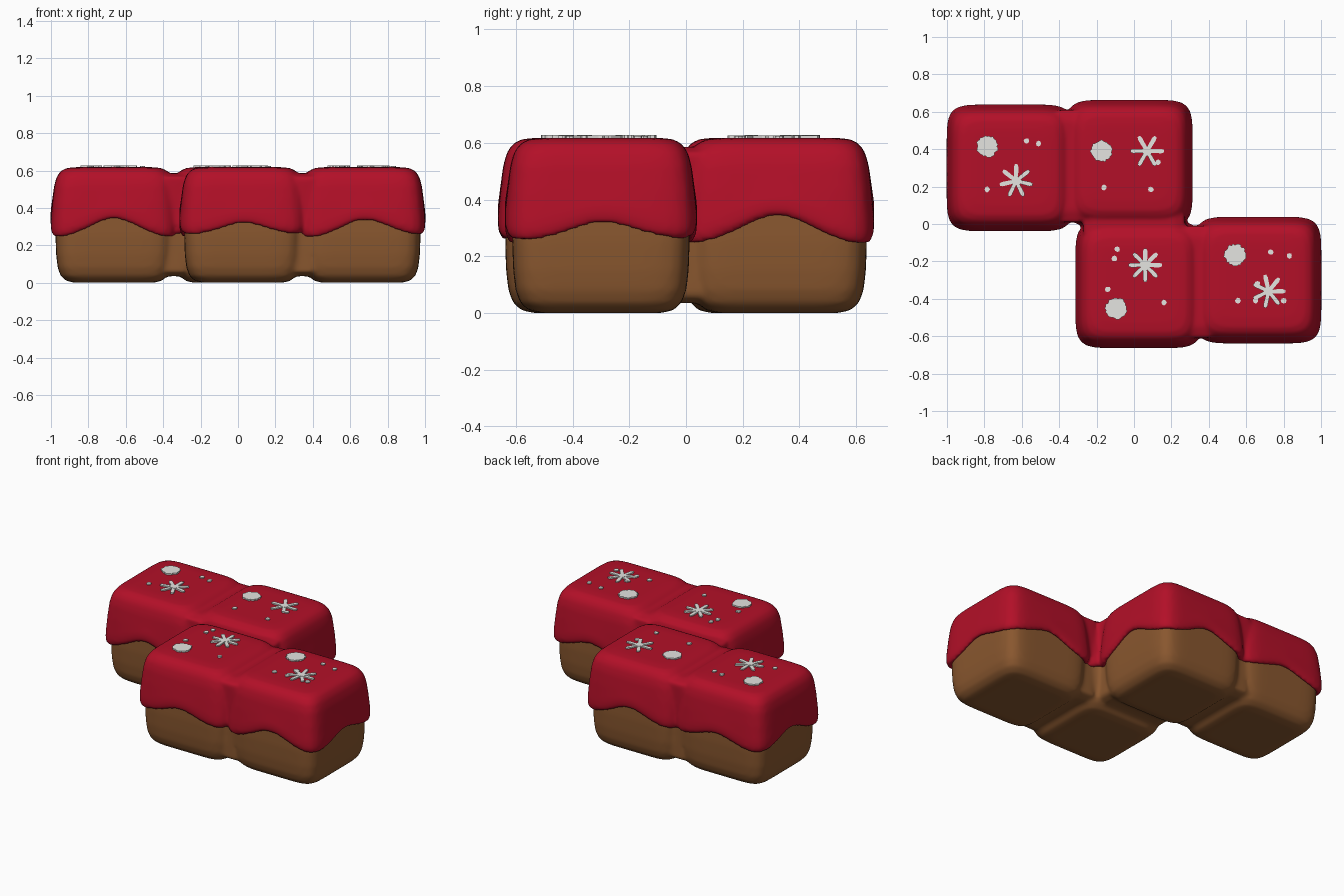
import bpy, bmesh, math, random
from mathutils import Vector

if "Cube" in bpy.data.objects:
    bpy.data.objects.remove(bpy.data.objects["Cube"])

random.seed(4)


def material(name, rgb):
    m = bpy.data.materials.new(name)
    m.diffuse_color = (*rgb, 1)
    m.use_nodes = True
    m.node_tree.nodes["Principled BSDF"].inputs["Base Color"].default_value = m.diffuse_color
    return m


RED = material("red_icing", (0.45, 0.005, 0.021))
BROWN = material("brown_sponge", (0.25, 0.095, 0.028))
WHITE = material("sugar_white", (0.78, 0.78, 0.75))

HALF = 0.338
CELLS = [(-0.663, 0.30), (-0.025, 0.325), (0.025, -0.325), (0.663, -0.30)]
# seams between neighbouring cells: centre and half sizes
SEAMS = [(-0.345, 0.31, 0.09, 0.30), (0, 0, 0.27, 0.09), (0.345, -0.31, 0.09, 0.30)]


def loft(bm, cx, cy, hx, hy, profile, wave=None, n=72, p=7):
    """Stack rounded-square rings; profile rows are (scale, z, wave weight)."""
    rings = []
    for s, z, w in profile:
        ring = []
        for i in range(n):
            a = 2 * math.pi * i / n
            c, d = math.cos(a), math.sin(a)
            r = s * (abs(c) ** p + abs(d) ** p) ** (-1 / p)
            dz = w * wave(a) if wave else 0
            ring.append(bm.verts.new((cx + hx * r * c, cy + hy * r * d, z + dz)))
        rings.append(ring)
    for lo, hi in zip(rings, rings[1:]):
        for i in range(n):
            j = (i + 1) % n
            bm.faces.new((lo[i], lo[j], hi[j], hi[i]))
    for ring in (rings[0], rings[-1]):
        mid = bm.verts.new(sum((v.co for v in ring), Vector()) / n)
        for i in range(n):
            bm.faces.new((ring[i], ring[(i + 1) % n], mid))


def bridge(z0, z1):
    return [(0.8, z0, 0), (1, z0 + 0.02, 0), (1, z1 - 0.02, 0), (0.8, z1, 0)]


def finish(bm, name, mat, soften=0):
    bmesh.ops.recalc_face_normals(bm, faces=bm.faces)
    me = bpy.data.meshes.new(name)
    bm.to_mesh(me)
    bm.free()
    ob = bpy.data.objects.new(name, me)
    bpy.context.collection.objects.link(ob)
    bpy.context.view_layer.objects.active = ob
    if soften:
        # melt the overlapping solids into one soft skin
        r = ob.modifiers.new("fuse", 'REMESH')
        r.mode = 'VOXEL'
        r.voxel_size = 0.012
        s = ob.modifiers.new("soften", 'SMOOTH')
        s.factor = 0.5
        s.iterations = soften
        bpy.ops.object.modifier_apply(modifier="fuse")
        bpy.ops.object.modifier_apply(modifier="soften")
        for f in ob.data.polygons:
            f.use_smooth = True
    ob.data.materials.clear()
    ob.data.materials.append(mat)
    return ob


# sponge base
bm = bmesh.new()
sponge = [(0.3, 0, 0), (0.62, 0, 0), (0.75, 0.009, 0), (0.84, 0.035, 0), (0.89, 0.08, 0),
          (0.915, 0.15, 0), (0.925, 0.25, 0), (0.91, 0.42, 0), (0.3, 0.45, 0)]
for x, y in CELLS:
    loft(bm, x, y, HALF, HALF, sponge)
for x, y, hx, hy in SEAMS:
    loft(bm, x, y, hx * 0.93, hy * 0.93, bridge(0.035, 0.45))
finish(bm, "sponge_base", BROWN, 8)

# dripping icing
bm = bmesh.new()
icing = [(0.5, 0.37, 0), (0.88, 0.325, 1), (0.94, 0.288, 1), (0.985, 0.295, 1), (1.004, 0.325, 1),
         (1.0, 0.36, 0.8), (0.975, 0.44, 0.2), (0.945, 0.52, 0), (0.905, 0.568, 0),
         (0.84, 0.598, 0), (0.75, 0.613, 0), (0.6, 0.618, 0), (0.3, 0.618, 0)]
for k, (x, y) in enumerate(CELLS):
    loft(bm, x, y, HALF, HALF, icing,
         lambda a: 0.038 * math.cos(4 * a) + 0.012 * math.sin(3 * a + 1.7 * k))
for x, y, hx, hy in SEAMS:
    loft(bm, x, y, hx, hy, bridge(0.285, 0.585))
finish(bm, "icing", RED, 8)


# sugar decorations on top
def plate(bm, pts, top):
    lo = [bm.verts.new((x, y, 0.606)) for x, y in pts]
    hi = [bm.verts.new((x, y, top)) for x, y in pts]
    bm.faces.new(hi)
    bm.faces.new(lo[::-1])
    for i in range(len(pts)):
        j = (i + 1) % len(pts)
        bm.faces.new((lo[i], lo[j], hi[j], hi[i]))


def blob(bm, x, y, r, n, rough, top):
    pts = []
    for i in range(n):
        a = 2 * math.pi * i / n
        q = r * (1 + random.uniform(-rough, rough))
        pts.append((x + q * math.cos(a), y + q * math.sin(a)))
    plate(bm, pts, top)


def flake(bm, x, y, arms, turn):
    for k in range(arms):
        a = turn + 2 * math.pi * k / arms
        c, s = math.cos(a), math.sin(a)
        arm = [(0, -0.01), (0.075, -0.012), (0.09, -0.007), (0.09, 0.007), (0.075, 0.012), (0, 0.01)]
        plate(bm, [(x + u * c - v * s, y + u * s + v * c) for u, v in arm], 0.6255 + 0.0002 * k)
    blob(bm, x, y, 0.026, 12, 0.1, 0.628)


bm = bmesh.new()
for x, y, arms, turn in [(-0.63, 0.23, 7, math.pi / 2), (0.07, 0.39, 6, 0),
                         (0.06, -0.22, 8, 0), (0.72, -0.36, 7, 0)]:
    flake(bm, x, y, arms, turn)
finish(bm, "sugar_snowflakes", WHITE)

bm = bmesh.new()
for x, y in [(-0.785, 0.415), (-0.175, 0.39), (-0.095, -0.45), (0.54, -0.165)]:
    blob(bm, x, y, 0.057, 36, 0.09, 0.627)
finish(bm, "sugar_discs", WHITE)

bm = bmesh.new()
for x, y in [(-.575, .445), (-.51, .43), (-.785, .185), (-.16, .195), (.09, .185), (.13, .33),
             (-.09, -.135), (-.105, -.185), (-.14, -.35), (.16, -.42), (.73, -.15), (.83, -.17),
             (.555, -.41), (.8, -.41), (.66, -.32), (.65, -.41)]:
    blob(bm, x, y, 0.015, 8, 0.12, 0.625)
finish(bm, "sugar_dots", WHITE)
